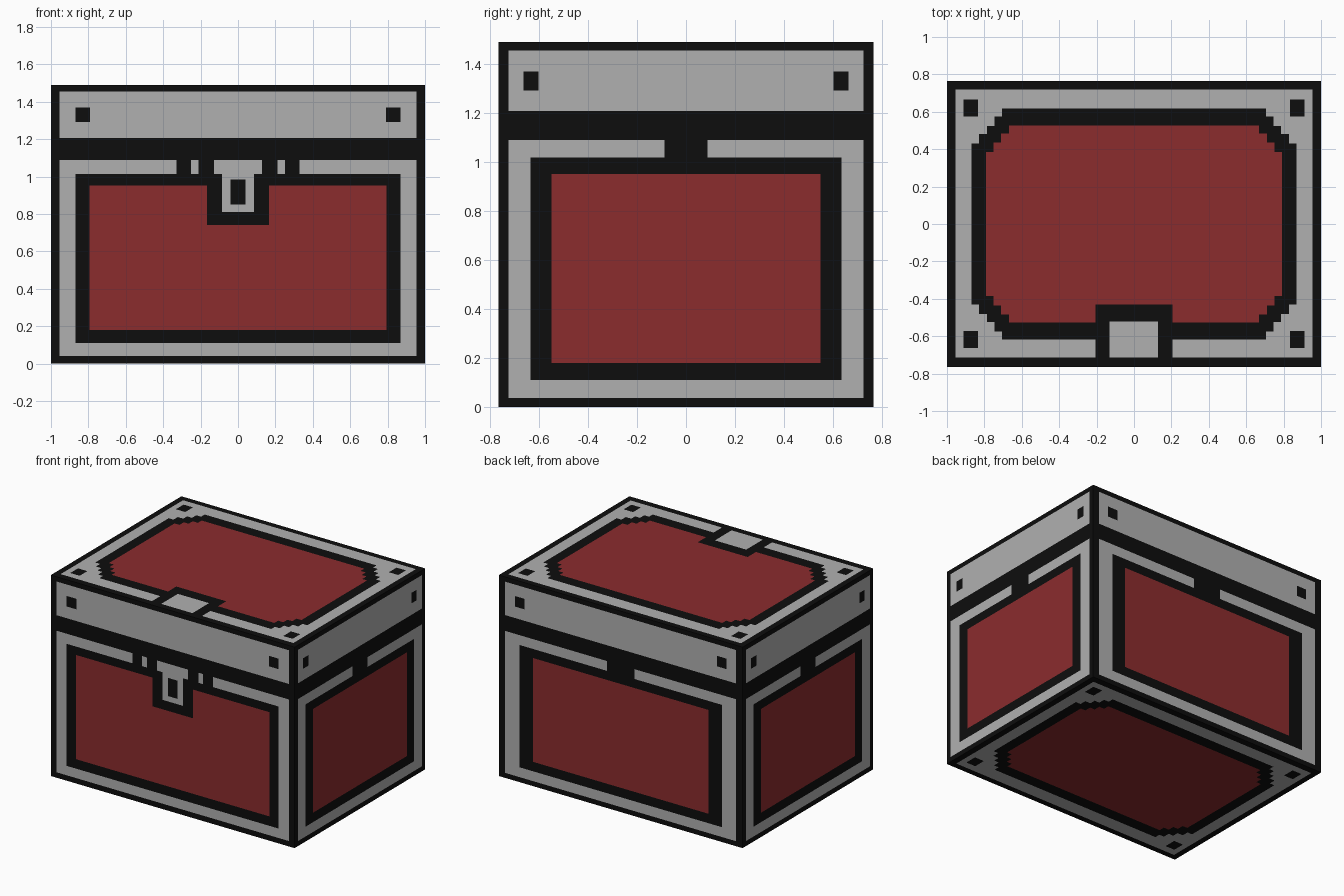
import bpy, bmesh
from mathutils import Vector

if "Cube" in bpy.data.objects:
    bpy.data.objects.remove(bpy.data.objects["Cube"])

HX, HY, H = 1.0, 0.765, 1.49          # half width, half depth, height


def material(name, rgb):
    m = bpy.data.materials.new(name)
    m.diffuse_color = (*rgb, 1.0)
    m.use_nodes = True
    m.node_tree.nodes["Principled BSDF"].inputs["Base Color"].default_value = m.diffuse_color
    return m


MATS = [material("black_iron", (0.004, 0.004, 0.004)),
        material("grey_steel", (0.434, 0.434, 0.434)),
        material("red_panel", (0.258, 0.025, 0.027))]
BLACK, STEEL, RED = range(3)


def pair(u0, u1, v0, v1, mat):
    """A rectangle and its mirror image across u = 0."""
    return [(u0, u1, v0, v1, mat), (-u1, -u0, v0, v1, mat)]


def panel(name, origin, u_dir, v_dir, hu, v_min, v_max, rects):
    """One flat wall, cut along all rectangle edges; the last rectangle wins."""
    o, ud, vd = Vector(origin), Vector(u_dir), Vector(v_dir)
    rects = [(-hu, hu, v_min, v_max, BLACK)] + rects
    us = sorted({round(u, 4) for r in rects for u in r[0:2]})
    vs = sorted({round(v, 4) for r in rects for v in r[2:4]})
    bm = bmesh.new()
    grid = [[bm.verts.new(o + ud * u + vd * v) for v in vs] for u in us]
    for i in range(len(us) - 1):
        for j in range(len(vs) - 1):
            cu, cv = (us[i] + us[i + 1]) / 2, (vs[j] + vs[j + 1]) / 2
            f = bm.faces.new((grid[i][j], grid[i + 1][j],
                              grid[i + 1][j + 1], grid[i][j + 1]))
            f.material_index = [r[4] for r in rects
                                if r[0] < cu < r[1] and r[2] < cv < r[3]][-1]
    me = bpy.data.meshes.new(name)
    bm.to_mesh(me)
    bm.free()
    for m in MATS:
        me.materials.append(m)
    ob = bpy.data.objects.new(name, me)
    bpy.context.collection.objects.link(ob)


# Front: lid band, rivets, framed red panel, latch with keyhole
front = [(-0.955, 0.955, 1.205, 1.455, STEEL)]
front += pair(0.79, 0.87, 1.292, 1.37, BLACK)
front += [(-0.955, 0.955, 0.04, 1.09, STEEL),
          (-0.87, 0.87, 0.11, 1.015, BLACK),
          (-0.795, 0.795, 0.18, 0.953, RED),
          (-0.33, 0.33, 1.015, 1.09, BLACK),
          (-0.165, 0.165, 0.74, 1.09, BLACK)]
front += pair(0.21, 0.25, 1.015, 1.09, STEEL)
front += [(-0.127, 0.127, 1.015, 1.09, STEEL),
          (-0.085, 0.085, 0.81, 1.015, STEEL),
          (-0.04, 0.04, 0.85, 0.985, BLACK)]


# Plain wall for the sides and back; s stretches it to the wall width
def plain_wall(s):
    r = [(-0.725 * s, 0.725 * s, 1.207, 1.455, STEEL)]
    r += pair(0.603 * s, 0.664 * s, 1.292, 1.37, BLACK)
    r += [(-0.725 * s, 0.725 * s, 0.037, 1.09, STEEL),
          (-0.635 * s, 0.635 * s, 0.11, 1.017, BLACK),
          (-0.55 * s, 0.55 * s, 0.18, 0.95, RED),
          (-0.087 * s, 0.087 * s, 1.0, 1.09, BLACK)]
    return r


# Lid top and underside: stepped octagon built from nested rectangles
cover = [(-0.955, 0.955, -0.715, 0.72, STEEL)]
for v in (0.575, -0.663):
    cover += pair(0.835, 0.912, v, v + 0.09, BLACK)
for steps, mat in (
        ([(0.705, 0.617), (0.745, 0.575), (0.785, 0.525), (0.83, 0.48), (0.87, 0.43)], BLACK),
        ([(0.667, 0.527), (0.71, 0.483), (0.75, 0.435), (0.79, 0.385)], RED)):
    cover += [(-a, a, -b, b, mat) for a, b in steps]
hasp = [(-0.205, 0.205, -HY, -0.43, BLACK), (-0.13, 0.127, -0.715, -0.52, STEEL)]

X, Y, Z = (1, 0, 0), (0, 1, 0), (0, 0, 1)
NX, NY = (-1, 0, 0), (0, -1, 0)
panel("chest_front", (0, -HY, 0), X, Z, HX, 0, H, front)
panel("chest_back", (0, HY, 0), NX, Z, HX, 0, H, plain_wall(HX / HY))
panel("chest_right_side", (HX, 0, 0), Y, Z, HY, 0, H, plain_wall(1))
panel("chest_left_side", (-HX, 0, 0), NY, Z, HY, 0, H, plain_wall(1))
panel("chest_lid_top", (0, 0, H), X, Y, HX, -HY, HY, cover + hasp)
panel("chest_bottom", (0, 0, 0), X, NY, HX, -HY, HY, cover)
